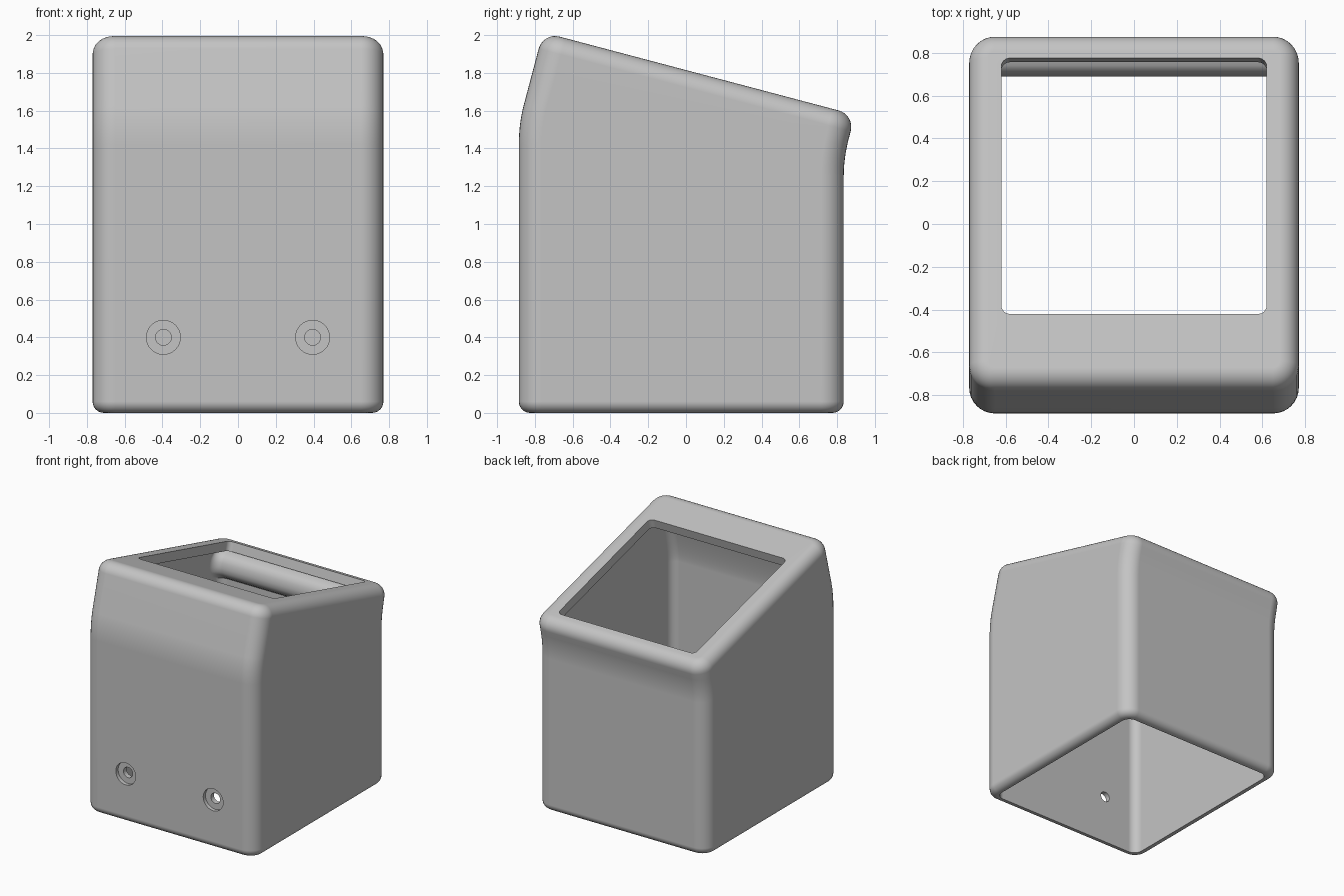
import bpy, bmesh
from math import cos, sin, pi, radians
from mathutils import Vector, Matrix

cube = bpy.data.objects.get("Cube")
if cube:
    bpy.data.objects.remove(cube, do_unlink=True)

mat = bpy.data.materials.new("light_grey_plastic")
mat.use_nodes = True
grey = (0.55, 0.55, 0.55, 1)
mat.diffuse_color = grey
mat.node_tree.nodes["Principled BSDF"].inputs["Base Color"].default_value = grey

# Side outline in (y, z): sloping top between two corners
HALF, CORNER, WALL, LIP = 0.77, 0.12, 0.07, 0.075
FRONT, BACK = Vector((-0.757, 2.015)), Vector((0.895, 1.578))
along = (BACK - FRONT).normalized()
normal = Vector((-along.y, along.x))


def ring(front, back, half, radius, steps=8):
    """Rounded rectangle that may be tilted from front to back."""
    pts = []
    slope = (back[1] - front[1]) / (back[0] - front[0])
    corners = ((1, back[0], 0), (-1, back[0], 1), (-1, front[0], 2), (1, front[0], 3))
    for side, y, quarter in corners:
        cx = side * (half - radius)
        cy = y - radius if quarter < 2 else y + radius
        for i in range(steps + 1):
            a = (quarter + i / steps) * pi / 2
            py = cy + radius * sin(a)
            pts.append((cx + radius * cos(a), py, front[1] + slope * (py - front[0])))
    return pts


def bend(a, b, c, t):
    return Vector(a) * (1 - t) ** 2 + Vector(b) * 2 * t * (1 - t) + Vector(c) * t * t


def top_ring(inset, drop, half, radius):
    return ring(FRONT + along * inset - normal * drop,
                BACK - along * inset - normal * drop, half, radius)


rings = []
# Rounded bottom edge
for i in range(7):
    a = i / 6 * pi / 2
    d, z = 0.06 * (1 - sin(a)), 0.06 * (1 - cos(a))
    rings.append(ring((-0.885 + d, z), (0.835 - d, z), HALF - d, CORNER - d))
# Walls bend into the neck, which is square to the sloping top
front_end = FRONT - normal * 0.4
back_end = BACK - normal * 0.14
for i in range(9):
    t = i / 8
    rings.append(ring(bend((-0.885, 1.42), (-0.885, 1.53), front_end, t),
                      bend((0.835, 1.25), (0.835, 1.345), back_end, t), HALF, CORNER))
# Rounded top edge
for i in range(9):
    a = i / 8 * pi / 2
    d, drop = 0.09 * (1 - cos(a)), 0.09 * (1 - sin(a))
    rings.append(top_ring(d, drop, HALF - d, CORNER - d))
# Window in the top and the lip below it
on_top = lambda y: FRONT + along * ((y - FRONT.x) / along.x)
win_front, win_back = on_top(-0.42), on_top(0.775)
for drop in (0, LIP):
    rings.append(ring(win_front - normal * drop, win_back - normal * drop, 0.62, 0.04))
# Cavity, with a rounded rib across the back wall
rings.append(top_ring(WALL, LIP, HALF - WALL, 0.07))
rib = [(0.775, 1.515), (0.74, 1.505), (0.715, 1.485), (0.698, 1.455), (0.69, 1.415),
       (0.692, 1.38), (0.705, 1.35), (0.73, 1.325), (0.765, 1.3)]
inner_top = FRONT + along * WALL - normal * 0.2
for i, point in enumerate(rib):
    rings.append(ring(bend(inner_top, (-0.815, 1.53), (-0.815, 1.42), i / 8),
                      point, HALF - WALL, 0.07))
rings.append(ring((-0.815, 0), (0.765, 0), HALF - WALL, 0.07))

# Skin the rings into one closed shell
bm = bmesh.new()
loops = [[bm.verts.new(p) for p in r] for r in rings]
n = len(loops[0])
for lower, upper in zip(loops, loops[1:] + loops[:1]):
    for i in range(n):
        j = (i + 1) % n
        bm.faces.new((lower[i], lower[j], upper[j], upper[i]))
bmesh.ops.recalc_face_normals(bm, faces=bm.faces)
mesh = bpy.data.meshes.new("housing")
bm.to_mesh(mesh)
bm.free()
housing = bpy.data.objects.new("housing", mesh)
bpy.context.collection.objects.link(housing)
mesh.materials.append(mat)
bpy.context.view_layer.objects.active = housing
housing.select_set(True)

# Counterbored screw holes in the front wall
for x in (-0.395, 0.395):
    for radius, depth in ((0.09, 0.03), (0.042, 0.15)):
        bm = bmesh.new()
        place = Matrix.Translation((x, -0.885, 0.4)) @ Matrix.Rotation(radians(90), 4, "X")
        bmesh.ops.create_cone(bm, cap_ends=True, segments=32, radius1=radius,
                              radius2=radius, depth=depth * 2, matrix=place)
        cut_mesh = bpy.data.meshes.new("hole_cutter")
        bm.to_mesh(cut_mesh)
        bm.free()
        cut_mesh.materials.append(mat)
        cutter = bpy.data.objects.new("hole_cutter", cut_mesh)
        cutter.hide_render = True
        bpy.context.collection.objects.link(cutter)
        mod = housing.modifiers.new("hole", "BOOLEAN")
        mod.operation, mod.solver, mod.object = "DIFFERENCE", "EXACT", cutter
        bpy.ops.object.modifier_apply(modifier=mod.name)
        bpy.data.objects.remove(cutter, do_unlink=True)

bpy.ops.object.select_all(action="DESELECT")
housing.select_set(True)
bpy.ops.object.shade_smooth_by_angle(angle=radians(35))
weighted = housing.modifiers.new("even_shading", "WEIGHTED_NORMAL")
weighted.keep_sharp = True
